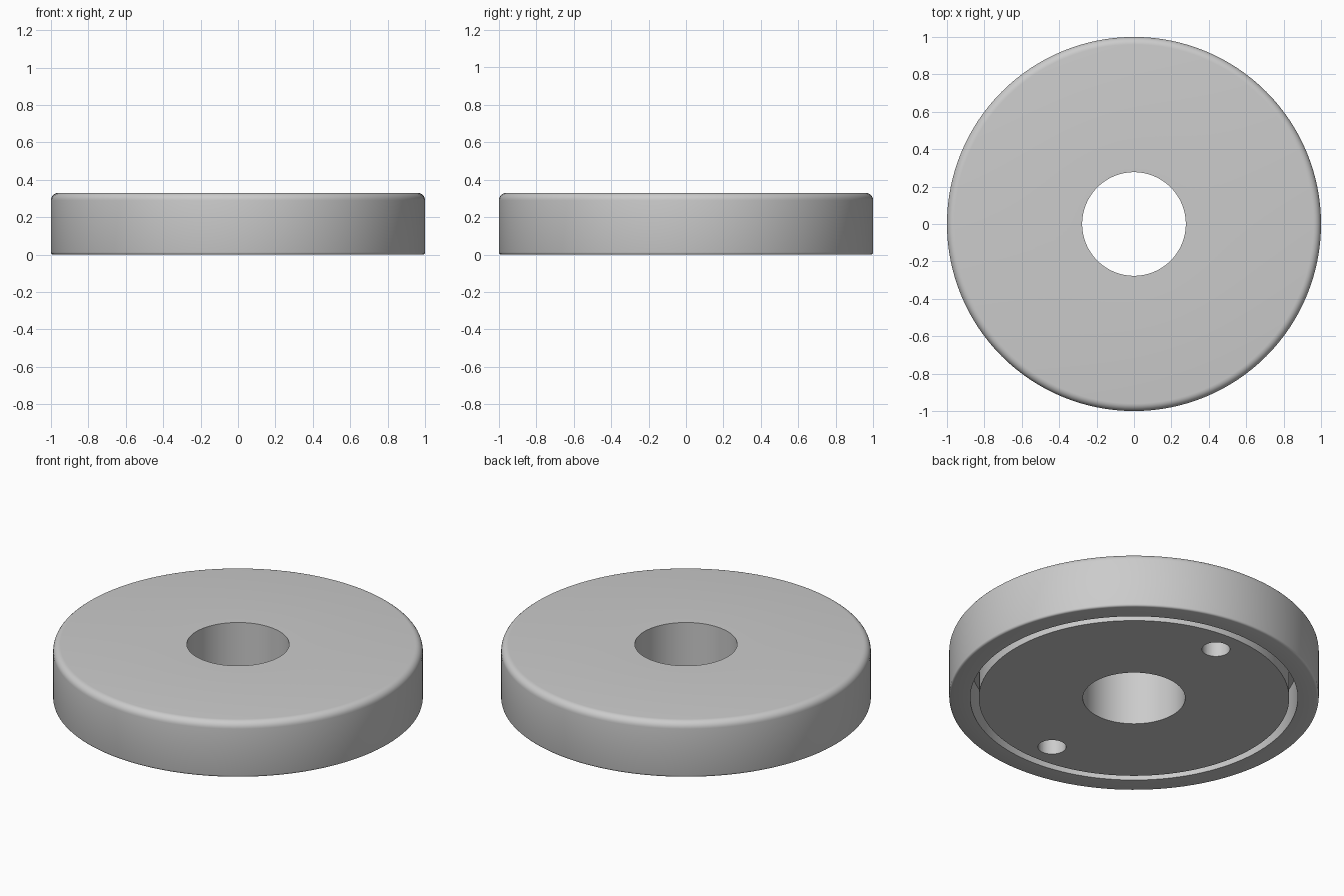
import bpy, bmesh, math

if "Cube" in bpy.data.objects:
    bpy.data.objects.remove(bpy.data.objects["Cube"])

H = 0.33        # overall height
FILLET = 0.04   # rounded top edge
BEVEL = 0.012   # small bottom edge
DEPTH = 0.22    # groove and blind hole depth

# Half cross-section of the ring: bore, top, rounded edge, wall, groove
arc = [(1 - FILLET + FILLET * math.sin(a), H - FILLET + FILLET * math.cos(a))
       for a in (math.radians(15 * i) for i in range(7))]
low = [(1 - BEVEL + BEVEL * math.cos(a), BEVEL - BEVEL * math.sin(a))
       for a in (math.radians(30 * i) for i in range(4))]
profile = [(0.277, 0), (0.277, H)] + arc + low + [
    (0.886, 0), (0.886, DEPTH), (0.84, DEPTH), (0.84, 0)]

bm = bmesh.new()
verts = [bm.verts.new((r, 0, z)) for r, z in profile]
edges = [bm.edges.new((verts[i], verts[(i + 1) % len(verts)])) for i in range(len(verts))]
bmesh.ops.spin(bm, geom=verts + edges, cent=(0, 0, 0), axis=(0, 0, 1),
               angle=2 * math.pi, steps=128, use_merge=True, use_duplicate=False)
bmesh.ops.remove_doubles(bm, verts=bm.verts, dist=1e-5)
bmesh.ops.recalc_face_normals(bm, faces=bm.faces)
mesh = bpy.data.meshes.new("ring_body")
bm.to_mesh(mesh)
bm.free()
body = bpy.data.objects.new("ring_body", mesh)
bpy.context.collection.objects.link(body)

# Two blind holes in the underside
cutters = []
for side in (-1, 1):
    bpy.ops.mesh.primitive_cylinder_add(vertices=48, radius=0.076, depth=2 * DEPTH,
                                        location=(0, side * 0.69, 0))
    cutter = bpy.context.object
    cutter.name = "hole_cutter"
    cutter.hide_render = True
    mod = body.modifiers.new("blind_hole", 'BOOLEAN')
    mod.operation = 'DIFFERENCE'
    mod.solver = 'EXACT'
    mod.object = cutter
    cutters.append(cutter)

bpy.ops.object.select_all(action='DESELECT')
body.select_set(True)
bpy.context.view_layer.objects.active = body
for name in [m.name for m in body.modifiers]:
    bpy.ops.object.modifier_apply(modifier=name)
for cutter in cutters:
    bpy.data.objects.remove(cutter)

bpy.ops.object.shade_smooth_by_angle(angle=math.radians(35))
